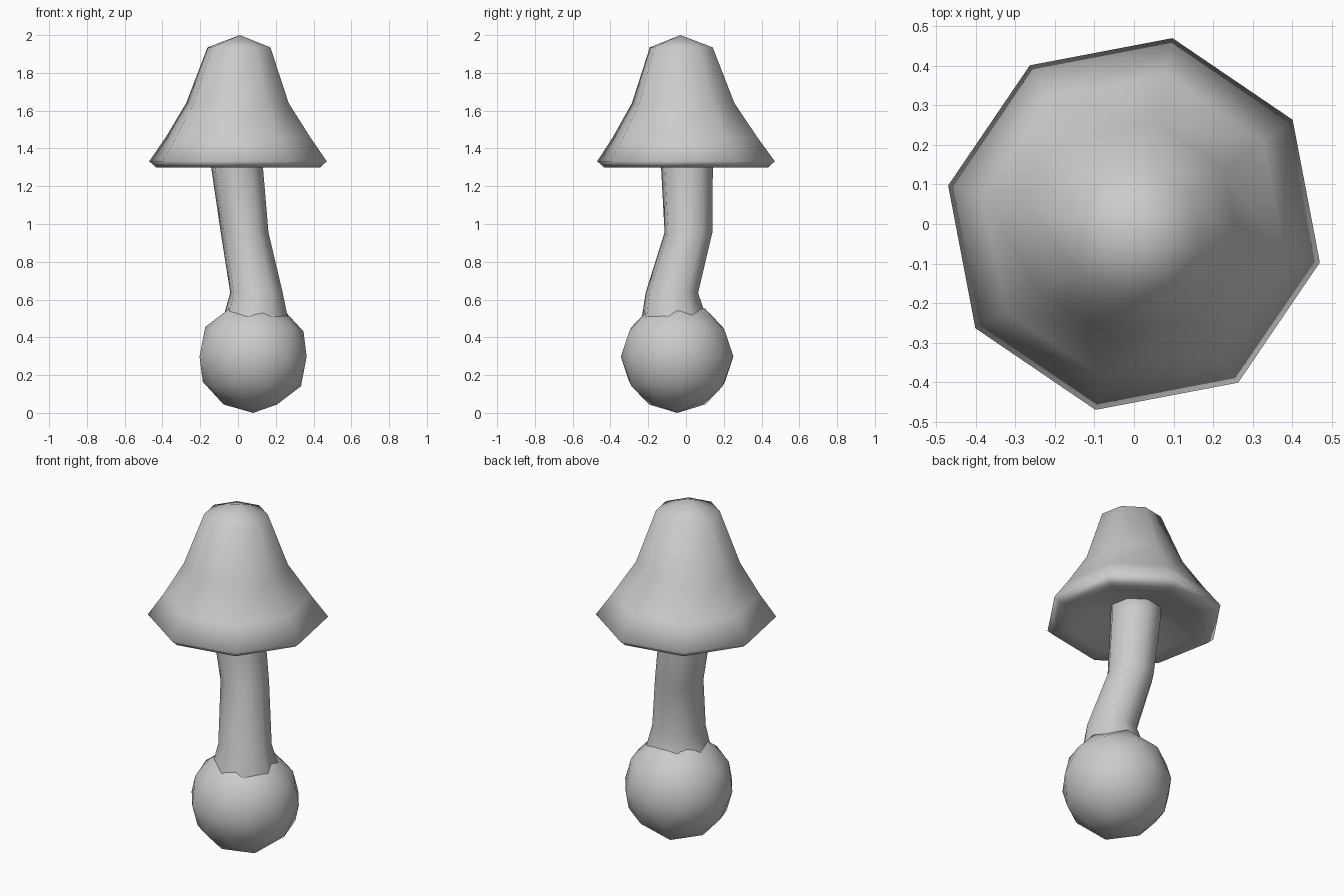
import bpy, bmesh, math
from mathutils import Matrix

if "Cube" in bpy.data.objects:
    bpy.data.objects.remove(bpy.data.objects["Cube"])

SIDES = 8


def finish(name, bm):
    bmesh.ops.recalc_face_normals(bm, faces=bm.faces[:])
    for f in bm.faces:
        f.smooth = True
    me = bpy.data.meshes.new(name)
    bm.to_mesh(me)
    bm.free()
    ob = bpy.data.objects.new(name, me)
    bpy.context.collection.objects.link(ob)
    return ob


def loft(name, rings, offset, start=None, end=None):
    """Bridge rings (x, y, z, radius); optional points close the ends."""
    bm = bmesh.new()
    loops = []
    for x, y, z, r in rings:
        loops.append([bm.verts.new((x + r * math.cos(offset + i * math.tau / SIDES),
                                    y + r * math.sin(offset + i * math.tau / SIDES), z))
                      for i in range(SIDES)])
    for a, b in zip(loops, loops[1:]):
        for i in range(SIDES):
            j = (i + 1) % SIDES
            bm.faces.new((a[i], a[j], b[j], b[i]))
    for loop, tip in ((loops[0], start), (loops[-1], end)):
        if tip:
            t = bm.verts.new(tip)
            for i in range(SIDES):
                bm.faces.new((loop[i], loop[(i + 1) % SIDES], t))
    return finish(name, bm)


# Cap: slightly leaning bell with a turned-under rim and hollow underside
loft("cap", [
    (0.00, 0.00, 1.37, 0.19),
    (0.00, 0.00, 1.31, 0.36),
    (0.00, 0.00, 1.30, 0.445),
    (0.00, 0.00, 1.332, 0.48),
    (0.00, -0.005, 1.46, 0.39),
    (-0.003, -0.015, 1.64, 0.277),
    (0.005, -0.025, 1.935, 0.17),
], math.radians(-11.7), start=(0, 0, 1.39), end=(0.01, -0.03, 2.0))

# Stem: bent tube flaring into the bulb
loft("stem", [
    (0.09, -0.062, 0.42, 0.20),
    (0.092, -0.062, 0.50, 0.176),
    (0.098, -0.075, 0.635, 0.142),
    (0.035, 0.013, 0.955, 0.129),
    (-0.005, 0.005, 1.30, 0.140),
    (-0.008, 0.005, 1.42, 0.142),
], math.radians(-11.7), start=(0.09, -0.06, 0.40), end=(-0.008, 0.005, 1.42))

# Bulb: coarse round base
bm = bmesh.new()
bmesh.ops.create_icosphere(bm, subdivisions=2, radius=0.298,
                           matrix=Matrix.Translation((0.08, -0.047, 0.298)))
finish("bulb", bm)
